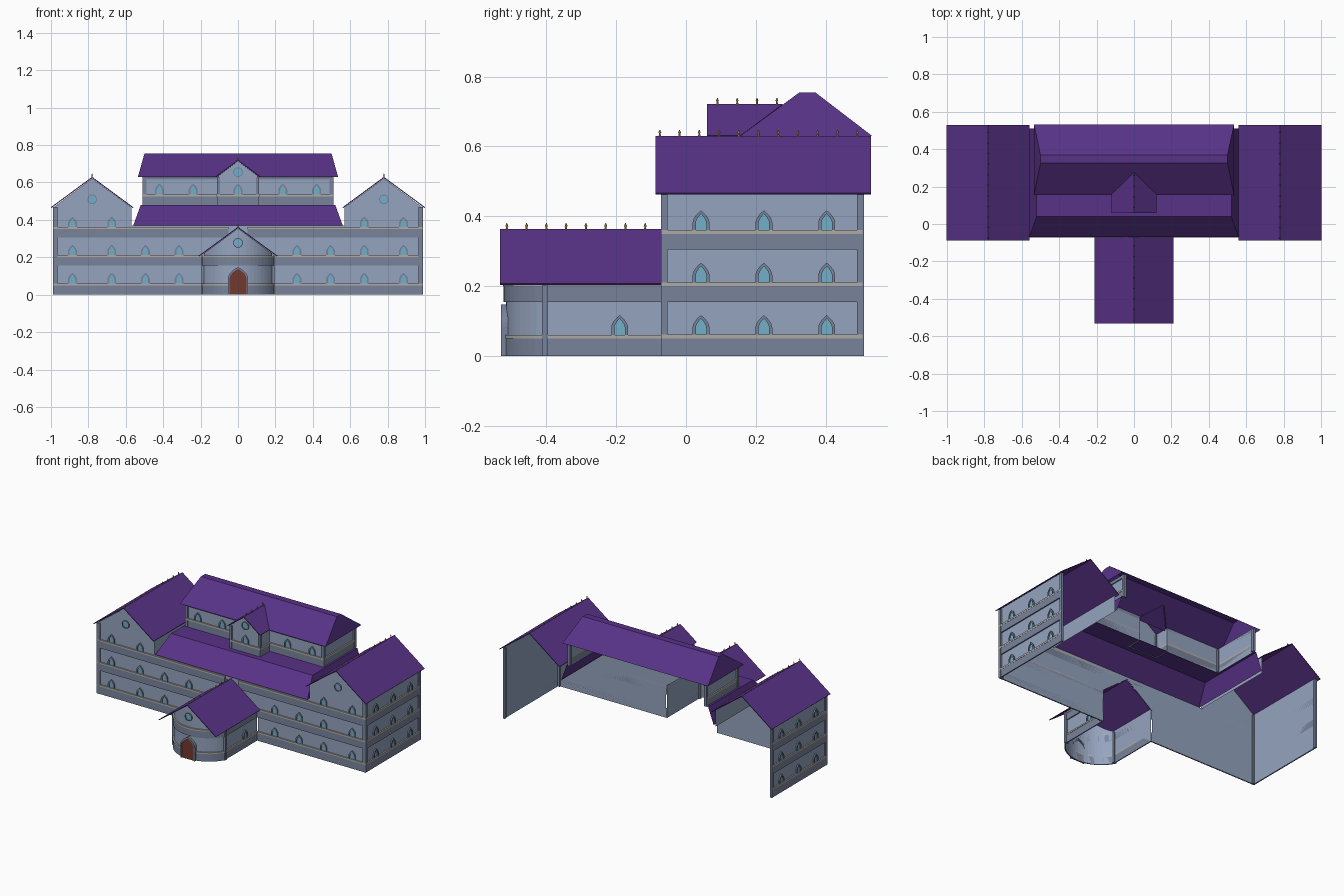
import bpy, bmesh, math
from mathutils import Vector, Matrix

if "Cube" in bpy.data.objects:
    bpy.data.objects.remove(bpy.data.objects["Cube"])


def material(name, r, g, b):
    m = bpy.data.materials.new(name)
    m.diffuse_color = (r, g, b, 1)
    m.use_nodes = True
    m.node_tree.nodes["Principled BSDF"].inputs["Base Color"].default_value = m.diffuse_color
    return m


LIGHT = material("wall_light", .30, .37, .52)
DARK = material("wall_trim", .19, .23, .33)
STONE = material("ledge_stone", .43, .41, .38)
ROOF = material("roof_purple", .098, .032, .243)
GLASS = material("glass", .17, .43, .58)
DOOR = material("door_wood", .17, .04, .026)
GOLD = material("finial_gold", .45, .30, .08)


def mesh(name, verts, faces, mat, thick=0, offset=1, mirror=False):
    me = bpy.data.meshes.new(name)
    me.from_pydata([tuple(v) for v in verts], [], faces)
    me.materials.append(mat)
    ob = bpy.data.objects.new(name, me)
    bpy.context.collection.objects.link(ob)
    if thick:
        s = ob.modifiers.new("Solidify", 'SOLIDIFY')
        s.thickness, s.offset, s.use_even_offset = thick, offset, True
    if mirror:
        ob.modifiers.new("Mirror", 'MIRROR').use_mirror_merge = False
    return ob


def strip(name, path, z0, z1, mat, thick=0, mirror=False):
    """Vertical ribbon along a plan path; z1 is a number or a function of x."""
    top = z1 if callable(z1) else (lambda x: z1)
    n = len(path)
    v = [(x, y, z0) for x, y in path] + [(x, y, top(x)) for x, y in path]
    f = [(i, i + 1, n + i + 1, n + i) for i in range(n - 1)]
    return mesh(name, v, f, mat, thick, 1, mirror)


def box(name, lo, hi, mat, mirror=True):
    v = [(x, y, z) for x in (lo[0], hi[0]) for y in (lo[1], hi[1]) for z in (lo[2], hi[2])]
    f = [(0, 1, 3, 2), (4, 6, 7, 5), (0, 4, 5, 1), (2, 3, 7, 6), (0, 2, 6, 4), (1, 5, 7, 3)]
    return mesh(name, v, f, mat, mirror=mirror)


def gable_roof(name, cx, hw, y0, y1, ridge_y1, ze, zr, mirror=False):
    v = [(cx - hw, y0, ze), (cx, y0, zr), (cx + hw, y0, ze),
         (cx - hw, y1, ze), (cx, ridge_y1, zr), (cx + hw, y1, ze)]
    return mesh(name, v, [(0, 1, 4, 3), (1, 2, 5, 4)], ROOF, .005, 0, mirror)


def arch(w, h, spring, power=1.8, n=6):
    right = [(w * (1 - (i / n) ** power), spring + (h - spring) * i / n) for i in range(n + 1)]
    right = [(w, 0)] + right
    return [(-x, z) for x, z in right] + [p for p in reversed(right[:-1])]


def circle(r, n=16):
    return [(r * math.cos(2 * math.pi * i / n), r * math.sin(2 * math.pi * i / n)) for i in range(n)]


def opening(parts, o, normal, outer, inner, depth=.008, pane=.003, closed=False):
    """Adds a raised frame and a pane to the (frame, pane) geometry lists."""
    o, nrm = Vector(o), Vector(normal)
    t = Vector((0, 0, 1)).cross(nrm)
    at = lambda p, d: o + t * p[0] + Vector((0, 0, p[1])) + nrm * d
    (fv, ff), (pv, pf) = parts
    k, b = len(outer), len(fv)
    for loop, d in ((outer, 0), (outer, depth), (inner, depth), (inner, 0)):
        fv += [at(p, d) for p in loop]
    for r in range(3):
        for i in range(k if closed else k - 1):
            j = (i + 1) % k
            ff.append((b + r * k + i, b + r * k + j, b + (r + 1) * k + j, b + (r + 1) * k + i))
    pf.append(tuple(range(len(pv), len(pv) + k)))
    pv += [at(p, pane) for p in inner]


# --- Main front and wing walls (open at the back and underneath) ---
FY, SX, BY = -.062, .98, .505
front = [(.19, 0), (SX, 0), (SX, .472), (.78, .622), (.57, .468), (.57, .37), (0, .37), (0, .355), (.19, .21)]
mesh("front_wall", [(x, FY, z) for x, z in front], [tuple(range(len(front)))], LIGHT, mirror=True)
strip("wing_side_wall", [(SX, FY), (SX, BY)], 0, .475, LIGHT, mirror=True)
strip("wing_inner_wall", [(.57, BY), (.57, FY)], .36, .47, LIGHT, mirror=True)

for i, (z0, z1, x0) in enumerate([(0, .05, .19), (.155, .2, .19), (.305, .35, .05)]):
    path = [(x0, FY), (SX, FY), (SX, BY)]
    strip(f"wall_band_{i}", path, z0, z1, DARK, .008, True)
    strip(f"wall_ledge_{i}", [(max(x0, .02), FY), (SX, FY), (SX, BY)], z1, z1 + .011, STONE, .009, True)
box("wing_front_pilaster", (.966, -.071, 0), (.989, -.053, .468), DARK)
box("wing_back_pilaster", (.975, .49, 0), (.989, .51, .468), DARK)

# --- Entrance hall with bowed front ---
HX, HY, SAG = .183, -.41, .105
R = (HX ** 2 + SAG ** 2) / (2 * SAG)
half = math.asin(HX / R)
bow = [(R * math.sin(a), HY - SAG + R - R * math.cos(a))
       for a in (half * (i / 10 - 1) for i in range(21))]
hall = [(-HX, FY)] + bow + [(HX, FY)]
strip("hall_wall", hall, 0, lambda x: .355 - abs(x) * .738, LIGHT)
for i, (z0, z1) in enumerate([(0, .05), (.155, .2)]):
    strip(f"hall_band_{i}", hall, z0, z1, DARK, .007)
    strip(f"hall_ledge_{i}", hall, z1, z1 + .01, STONE, .009)
box("hall_pilaster", (.175, -.412, 0), (.195, -.395, .21), DARK)

# --- Upper storey and dormer ---
UY, UX, DX, DY = .18, .5, .105, .08
upper = [(DX, UY), (UX, UY), (UX, .51)]
strip("upper_wall", upper, .475, .64, LIGHT, mirror=True)
dormer = [(-DX, UY), (-DX, DY), (0, DY), (DX, DY), (DX, UY)]
strip("dormer_wall", dormer, .475, lambda x: .715 - abs(x) * .75, LIGHT)
for nm, path, mir in (("upper", upper, True), ("dormer", dormer, False)):
    strip(nm + "_base_band", path, .48, .525, DARK, .007, mir)
    strip(nm + "_ledge", path, .525, .537, STONE, .009, mir)
strip("upper_frieze", upper, .615, .635, DARK, .007, True)
box("upper_front_pilaster", (.49, .172, .48), (.51, .19, .633), DARK)
box("upper_back_pilaster", (.492, .495, .48), (.51, .515, .633), DARK)
box("dormer_pilaster", (.097, .072, .48), (.113, .088, .63), DARK)

# --- Roofs ---
gable_roof("wing_roof", .78, .22, -.088, .53, .53, .465, .627, True)
gable_roof("hall_roof", 0, .21, -.533, -.07, -.07, .206, .36)
gable_roof("dormer_roof", 0, .12, .06, .157, .277, .63, .718)

lower = []
for s in (-1, 1):
    lower += [(s * .56, -.07, .37), (s * .52, .04, .48), (s * .52, .51, .48), (s * .56, .51, .37),
              (s * .52, .18, .48), (s * .5, .18, .48), (s * .5, .51, .48)]
mesh("lower_roof", lower, [(0, 7, 8, 1), (1, 8, 11, 4), (0, 1, 4, 2, 3), (7, 10, 9, 11, 8),
                           (4, 5, 6, 2), (11, 9, 13, 12)], ROOF)

hip = [(s * x, y, z) for s in (-1, 1)
       for x, y, z in ((.535, .155, .63), (.5, .325, .755), (.5, .37, .755), (.535, .533, .63))]
mesh("upper_roof", hip, [(0, 4, 5, 1), (1, 5, 6, 2), (2, 6, 7, 3), (0, 1, 2, 3), (4, 7, 6, 5)], ROOF)

# --- Windows and door ---
win = (([], []), ([], []))
OUT, INN = arch(.024, .057, .022), arch(.015, .047, .02)
ring, disc = circle(.026), circle(.021)
F = (0, -1, 0)
for s in (-1, 1):
    for z in (.06, .21, .36):
        for x in ((.885, .675) if z > .3 else (.885, .675, .495, .315)):
            opening(win, (s * x, FY, z), F, OUT, INN)
        for y in (.043, .223, .403):
            opening(win, (s * SX, y, z), (s, 0, 0), OUT, INN)
    opening(win, (s * HX, -.19, .06), (s, 0, 0), OUT, INN)
    for x in (.24, .42):
        opening(win, (s * x, UY, .537), F, OUT, INN)
    opening(win, (s * .78, FY, .51), F, ring, disc, closed=True)
opening(win, (0, DY, .537), F, OUT, INN)
opening(win, (0, DY, .655), F, ring, disc, closed=True)
opening(win, (0, HY - SAG, .277), F, ring, disc, closed=True)
mesh("window_frames", *win[0], DARK)
mesh("window_panes", *win[1], GLASS)

door = (([], []), ([], []))
opening(door, (0, HY - SAG + .006, 0), F, arch(.053, .148, .085, 2.2), arch(.045, .138, .083, 2.2), .02, .016)
mesh("door_frame", *door[0], DARK)
mesh("door_leaf", *door[1], DOOR)

# --- Ridge finials ---
spots = [(s * .78, -.075 + .0565 * i, .625) for s in (-1, 1) for i in range(11)]
spots += [(0, -.513 + .0566 * i, .358) for i in range(8)]
spots += [(0, .09 + .0567 * i, .716) for i in range(4)]
bm = bmesh.new()
for p in spots:
    up = lambda h: Matrix.Translation(Vector(p) + Vector((0, 0, h)))
    bmesh.ops.create_cone(bm, cap_ends=True, segments=6, radius1=.004, radius2=.002, depth=.016, matrix=up(.007))
    bmesh.ops.create_cone(bm, cap_ends=True, segments=6, radius1=.0045, radius2=.001, depth=.009, matrix=up(.018))
fin = mesh("ridge_finials", [], [], GOLD)
bm.to_mesh(fin.data)
bm.free()
